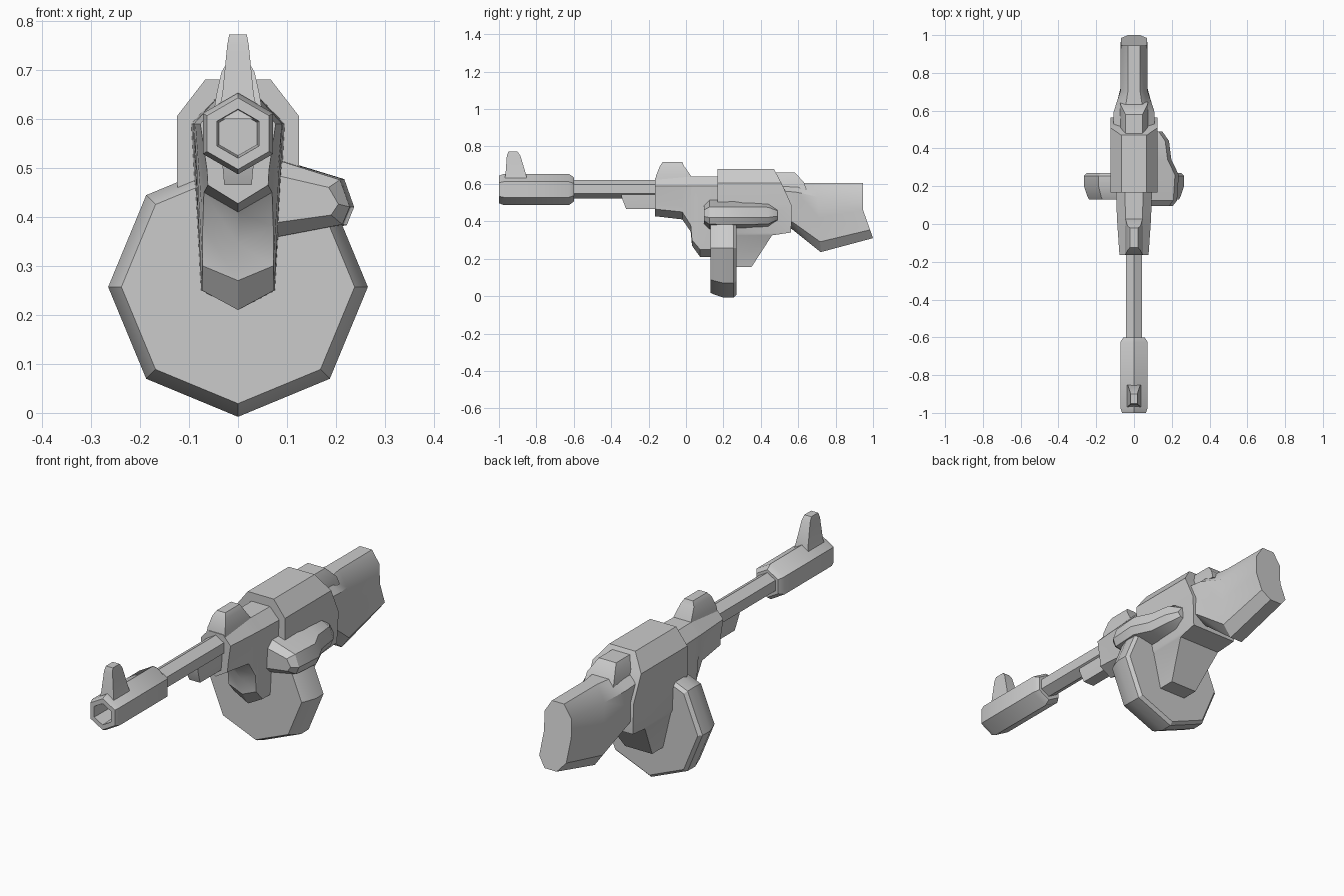
import bpy, bmesh, math


def loft(name, rings):
    """Skin a list of equal-length point rings and cap both ends."""
    bm = bmesh.new()
    loops = [[bm.verts.new(p) for p in r] for r in rings]
    n = len(loops[0])
    for a, b in zip(loops, loops[1:]):
        for i in range(n):
            j = (i + 1) % n
            bm.faces.new((a[i], a[j], b[j], b[i]))
    bm.faces.new(loops[0][::-1])
    bm.faces.new(loops[-1])
    bmesh.ops.recalc_face_normals(bm, faces=bm.faces)
    me = bpy.data.meshes.new(name)
    bm.to_mesh(me)
    bm.free()
    me.shade_smooth()
    me.set_sharp_from_angle(angle=math.radians(32))
    ob = bpy.data.objects.new(name, me)
    bpy.context.collection.objects.link(ob)
    return ob


def tube(name, sides, z, stations):
    """Polygon tube along y, one corner pointing down; stations are (y, radius)."""
    def ring(y, r):
        return [(r * math.sin(2 * math.pi * i / sides), y,
                 z - r * math.cos(2 * math.pi * i / sides)) for i in range(sides)]
    return loft(name, [ring(y, r) for y, r in stations])


def stack(name, levels):
    """Rectangles stacked along z; levels are (z, y0, y1, half width)."""
    return loft(name, [[(-w, a, z), (w, a, z), (w, b, z), (-w, b, z)]
                       for z, a, b, w in levels])


def mirrored(half):
    """Close a right-hand outline by mirroring it across x = 0."""
    return half + [(-x, y, z) for x, y, z in reversed(half) if x > 1e-6]


# Muzzle with hexagonal bore, and barrel
tube("muzzle", 6, 0.57, [(-0.6, 0.065), (-0.625, 0.083), (-0.975, 0.083), (-1.0, 0.073),
                         (-1.0, 0.05), (-0.9, 0.045)])
tube("barrel", 6, 0.572, [(-0.63, 0.049), (-0.1, 0.049)])

# Sights
stack("front_sight", [(0.6, -0.975, -0.845, 0.043), (0.65, -0.965, -0.855, 0.032),
                      (0.75, -0.958, -0.885, 0.022), (0.772, -0.95, -0.9, 0.018)])
stack("middle_sight", [(0.61, -0.165, 0.035, 0.05), (0.645, -0.16, 0.025, 0.045),
                       (0.695, -0.14, -0.01, 0.034), (0.716, -0.125, -0.02, 0.022)])
stack("rear_sight", [(0.57, 0.46, 0.645, 0.075), (0.61, 0.46, 0.63, 0.07),
                     (0.662, 0.47, 0.58, 0.045)])

# Block under the barrel
stack("barrel_support", [(0.465, -0.32, -0.1, 0.028), (0.53, -0.345, -0.1, 0.034),
                         (0.56, -0.345, -0.1, 0.034)])

# Front housing flowing down into the keeled magazine well: y, half width, top, side, keel
housing = [(-0.165, 0.077, 0.632, 0.465, 0.427), (-0.02, 0.087, 0.638, 0.45, 0.41),
           (0.025, 0.09, 0.64, 0.38, 0.345), (0.032, 0.09, 0.64, 0.30, 0.27),
           (0.075, 0.092, 0.64, 0.25, 0.21), (0.22, 0.097, 0.64, 0.25, 0.21)]
loft("front_housing", [mirrored([(0, y, keel), (w * 0.8, y, side), (w * 0.82, y, side + 0.03),
                                 (w, y, 0.59), (w * 0.5, y, top)])
                       for y, w, top, side, keel in housing])

# Main receiver
stack("receiver", [(0.155, 0.2, 0.35, 0.07), (0.325, 0.168, 0.46, 0.11),
                   (0.34, 0.168, 0.562, 0.118), (0.485, 0.168, 0.565, 0.125),
                   (0.605, 0.168, 0.51, 0.125), (0.68, 0.168, 0.47, 0.067)])

# Octagonal drum
tube("drum", 8, 0.257, [(0.13, 0.238), (0.145, 0.246), (0.2, 0.265), (0.255, 0.264), (0.27, 0.25)])

# Bulge on the right side: y, reach in x, height factor
bulge = [(0.095, 0.205, 0.6), (0.125, 0.228, 0.97), (0.26, 0.237, 1.0),
         (0.34, 0.198, 1.0), (0.44, 0.185, 0.95), (0.49, 0.15, 0.5)]
loft("side_bulge", [[(x, y, 0.435 + dz * h) for x, dz in
                     ((0.06, 0.09), (r - 0.02, 0.042), (r, -0.015),
                      (r - 0.015, -0.052), (0.06, -0.082))] for y, r, h in bulge])

# Shoulder stock: top point, bottom point, half width, bend of the rear face
stock = [((0.5, 0.605), (0.5, 0.40), 0.11, 0), ((0.6, 0.605), (0.57, 0.355), 0.108, 0),
         ((0.7, 0.605), (0.72, 0.235), 0.072, 0), ((0.945, 0.605), (1.0, 0.31), 0.07, 0.025)]
rings = []
for (yt, zt), (yb, zb), w, bend in stock:
    half = []
    for t, k in ((0, 0.45), (0.2, 1), (0.5, 1), (0.85, 1), (1, 0.45)):
        y = yt + (yb - yt) * t - bend * (1 - abs(2 * t - 1))
        half.append((w * k, y, zt + (zb - zt) * t))
    rings.append(mirrored(half))
loft("stock", rings)
